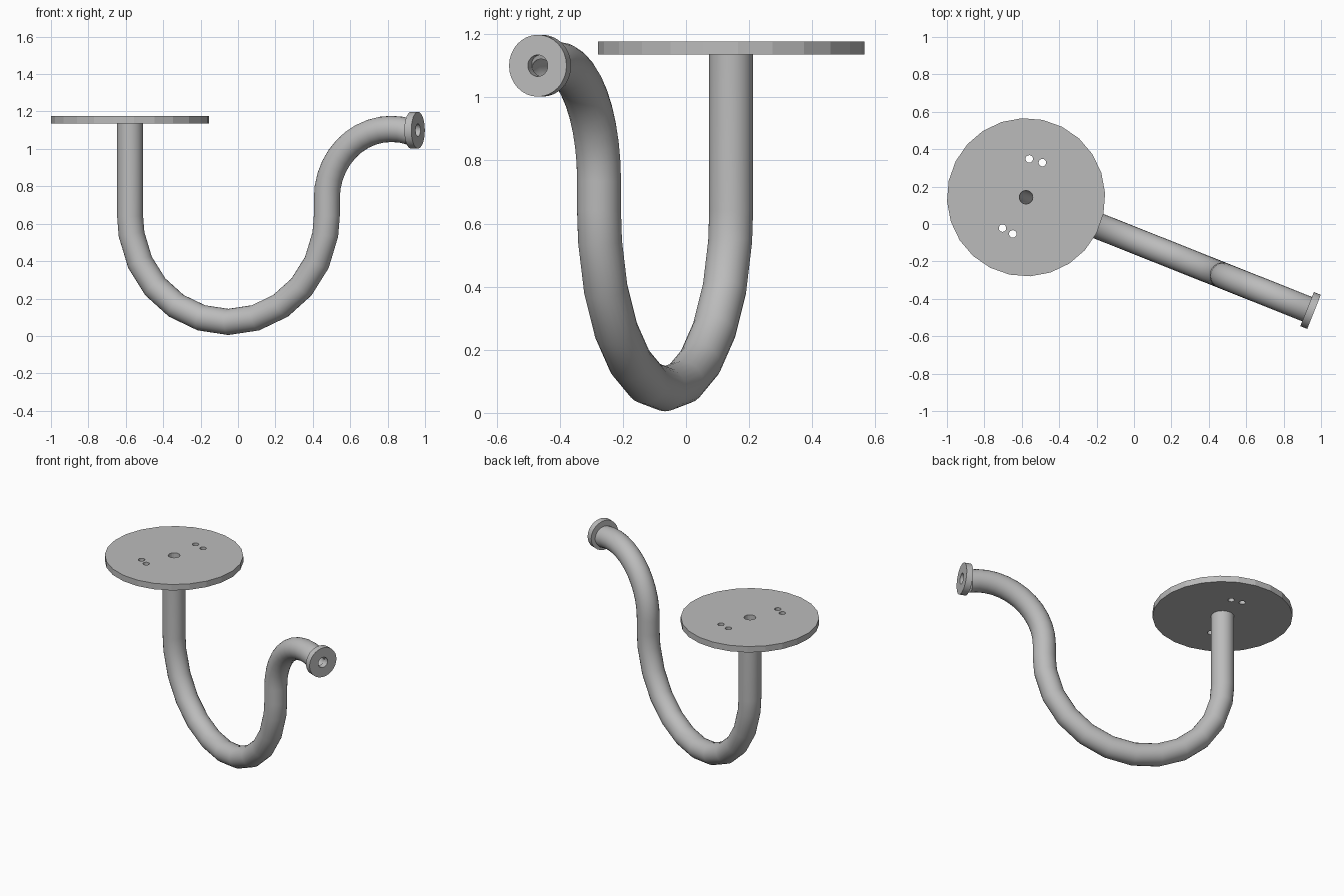
import bpy, bmesh
from math import sin, cos, pi, radians
from mathutils import Vector

cube = bpy.data.objects.get("Cube")
if cube:
    bpy.data.objects.remove(cube, do_unlink=True)

grey = bpy.data.materials.new("plain_grey")
grey.use_nodes = True
colour = (0.5, 0.5, 0.5, 1)
grey.diffuse_color = colour
grey.node_tree.nodes["Principled BSDF"].inputs["Base Color"].default_value = colour

# The pipe lies in one upright plane, turned about the plate centre
CENTRE = Vector((-0.577, 0.143, 0))
TURN = radians(-21.7)
ALONG = Vector((cos(TURN), sin(TURN), 0))
SIDE = Vector((-sin(TURN), cos(TURN), 0))
UP = Vector((0, 0, 1))


def finish(name, bm):
    bmesh.ops.recalc_face_normals(bm, faces=bm.faces)
    mesh = bpy.data.meshes.new(name)
    bm.to_mesh(mesh)
    bm.free()
    mesh.materials.append(grey)
    obj = bpy.data.objects.new(name, mesh)
    bpy.context.collection.objects.link(obj)
    return obj


def smooth(obj):
    bpy.ops.object.select_all(action='DESELECT')
    obj.select_set(True)
    bpy.context.view_layer.objects.active = obj
    bpy.ops.object.shade_smooth_by_angle(angle=radians(35))


def hollow_sweep(name, path, outer, inner, sides=24):
    """Sweep a ring along (distance, height, tangent angle) stations."""
    bm = bmesh.new()
    shells = []
    for radius in (outer, inner):
        rings = []
        for s, z, tilt in path:
            across = -ALONG * sin(tilt) + UP * cos(tilt)
            mid = CENTRE + ALONG * s + UP * z
            rings.append([bm.verts.new(mid + radius * (
                across * cos(2 * pi * i / sides) + SIDE * sin(2 * pi * i / sides)))
                for i in range(sides)])
        shells.append(rings)
    bands = [pair for rings in shells for pair in zip(rings, rings[1:])]
    bands += [(shells[0][end], shells[1][end]) for end in (0, -1)]
    for a, b in bands:
        for i in range(sides):
            j = (i + 1) % sides
            bm.faces.new((a[i], a[j], b[j], b[i]))
    obj = finish(name, bm)
    smooth(obj)
    return obj


def disc(name, x, y, z, radius, depth, sides, phase=0):
    bm = bmesh.new()
    ring = [bm.verts.new((x + radius * cos(phase + 2 * pi * i / sides),
                          y + radius * sin(phase + 2 * pi * i / sides), z))
            for i in range(sides)]
    face = bm.faces.new(ring)
    grown = bmesh.ops.extrude_face_region(bm, geom=[face])
    bmesh.ops.translate(bm, vec=UP * depth,
                        verts=[v for v in grown["geom"] if isinstance(v, bmesh.types.BMVert)])
    return finish(name, bm)


# Pipe path: drop, wide U bend, then the upper bend towards the flange
BEND = 0.566
path = [(0, 1.136, -pi / 2)]
for deg in (-90, -80, -64, -48, -32, -16, 0, 16, 32, 48, 64, 80, 90):
    a = radians(deg)
    path.append((BEND + BEND * sin(a), 0.641 - BEND * cos(a), a))
for step in range(13):
    a = radians(90 - step * 9)
    path.append((1.504 - 0.372 * sin(a), 0.735 + 0.372 * cos(a), a))
hollow_sweep("pipe", path, 0.07, 0.034)

# End flange
hollow_sweep("end_flange", [(1.617, 1.1, 0), (1.657, 1.1, 0)], 0.098, 0.034, 32)

# Round mounting plate with a centre hole and two pairs of screw holes
plate = disc("mounting_plate", CENTRE.x, CENTRE.y, 1.136, 0.423, 0.04, 24, radians(3))
holes = [(CENTRE.x, CENTRE.y, 0.036), (-0.56, 0.348, 0.02), (-0.49, 0.328, 0.02),
         (-0.703, -0.022, 0.02), (-0.648, -0.053, 0.02)]
for x, y, radius in holes:
    cutter = disc("hole_cutter", x, y, 1.1, radius, 0.12, 20)
    cutter.hide_render = True
    cutter.hide_set(True)
    cut = plate.modifiers.new("hole", 'BOOLEAN')
    cut.operation = 'DIFFERENCE'
    cut.solver = 'EXACT'
    cut.object = cutter
